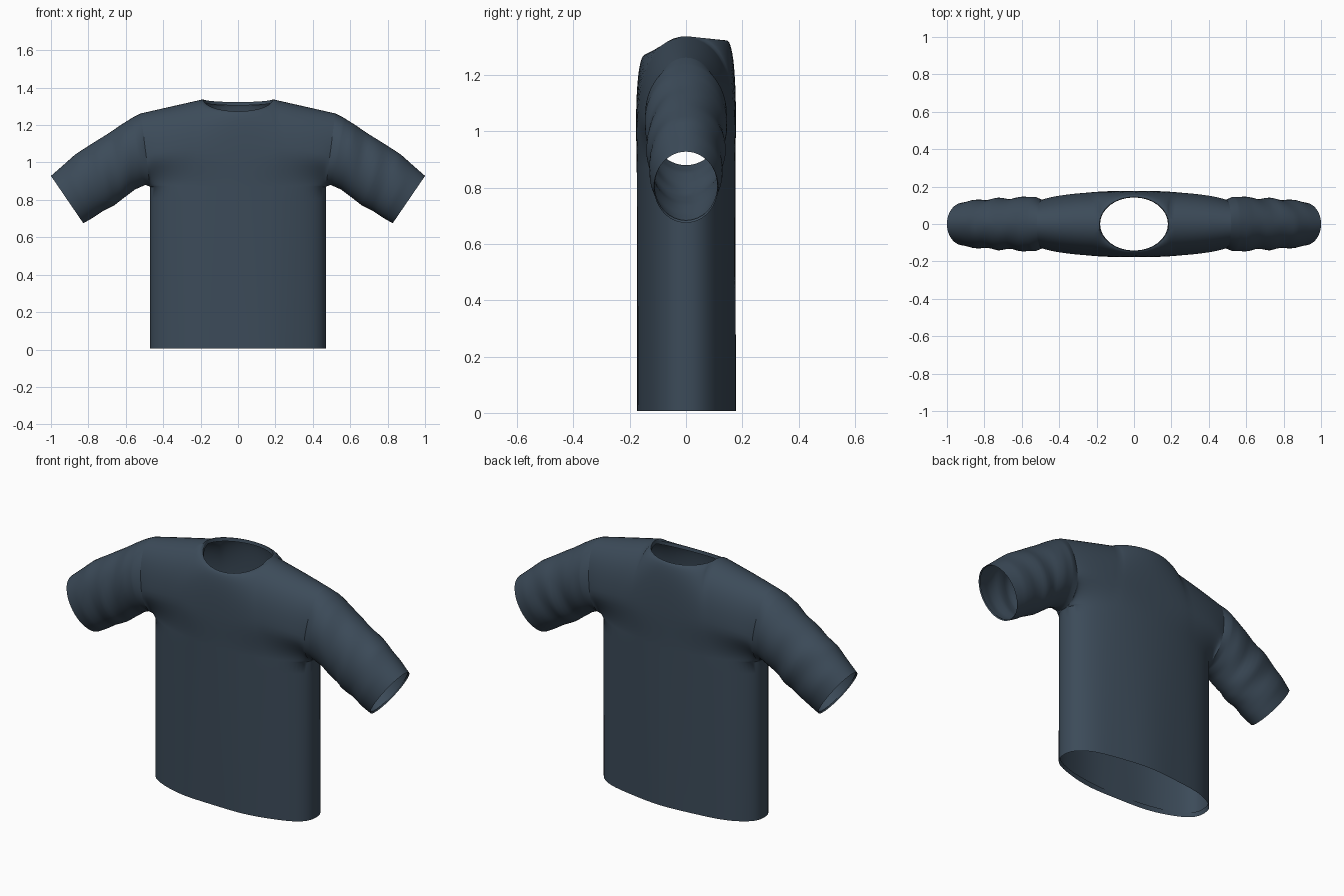
import bpy, bmesh
from math import sin, cos, pi, sqrt

cube = bpy.data.objects.get("Cube")
if cube:
    bpy.data.objects.remove(cube)

cloth = bpy.data.materials.new("dark_slate_cloth")
cloth.use_nodes = True
COLOR = (0.045, 0.07, 0.1, 1)
cloth.diffuse_color = COLOR
cloth.node_tree.nodes["Principled BSDF"].inputs["Base Color"].default_value = COLOR

COLS, ROWS, LOWER = 40, 24, 14
ARMPIT_Z, HALF_W, DEPTH = 0.87, 0.47, 0.175
NECK_U = 0.4


def lerp(a, b, t):
    return a + (b - a) * t


def finish(name, grids, centre):
    """Weld grids of points into one smooth surface facing away from centre."""
    bm = bmesh.new()
    for grid in grids:
        rows = [[bm.verts.new(p) for p in row] for row in grid]
        for a, b in zip(rows, rows[1:]):
            for i in range(len(a) - 1):
                bm.faces.new((a[i], a[i + 1], b[i + 1], b[i]))
    bmesh.ops.remove_doubles(bm, verts=bm.verts, dist=0.0005)
    bmesh.ops.recalc_face_normals(bm, faces=bm.faces)
    outward = sum((f.calc_center_median()[1] - centre[1]) * f.normal.y for f in bm.faces)
    if outward < 0:
        bmesh.ops.reverse_faces(bm, faces=bm.faces)
    mesh = bpy.data.meshes.new(name)
    bm.to_mesh(mesh)
    bm.free()
    mesh.materials.append(cloth)
    ob = bpy.data.objects.new(name, mesh)
    bpy.context.collection.objects.link(ob)
    bpy.ops.object.select_all(action='DESELECT')
    ob.select_set(True)
    bpy.context.view_layer.objects.active = ob
    bpy.ops.object.shade_smooth_by_angle(angle=0.9)
    return ob


def neck_point(phi, side):
    dip = 0.065 if side < 0 else 0.015
    c = max(cos(phi), 0)
    return 0.185 * sin(phi), side * 0.145 * c, 1.338 - dip * c


def top_edge(u, side):
    """Neckline in the middle, shoulder seam outside it."""
    if abs(u) <= NECK_U + 1e-6:
        return neck_point(u / NECK_U * pi / 2, side)
    t = (abs(u) - NECK_U) / (1 - NECK_U)
    return (1 if u > 0 else -1) * lerp(0.185, 0.52, t), 0, lerp(1.338, 1.262, t)


def waist(u):
    t = u * pi / 2
    return HALF_W * sin(t), DEPTH * max(cos(t), 0) ** 0.8


def upper_point(u, v, side):
    """Chest and shoulder surface; u = 1 or -1 is the armhole edge."""
    xl, yl = waist(u)
    xt, yt, zt = top_edge(u, side)
    k = min(v / 0.42, 1)
    swell = lerp(k * k * (3 - 2 * k), sqrt(1 - (1 - k) ** 2), abs(u) ** 6)
    full = lerp(yl, 0.178 - 0.046 * u * u, swell)
    roof = sqrt(max(1 - v ** 4, 0))
    y = abs(yt) + (full - abs(yt)) * roof
    return lerp(xl, xt, v), side * y, lerp(ARMPIT_Z, zt, v)


# Row spacing gives even angles around the armhole
levels = [(1 - cos(pi * i / ROWS)) / 2 for i in range(ROWS + 1)]
us = [-1 + 2 * i / COLS for i in range(COLS + 1)]

# Torso: front and back panels, with a narrow hem folded inside
panels = []
for side in (-1, 1):
    grid = [[(x * 0.985, side * y * 0.97, 0.03) for x, y in map(waist, us)]]
    for r in range(LOWER):
        h = r / LOWER
        row = []
        for u in us:
            x, y = waist(u)
            drape = 0.003 * sin(u * 11 + side) * (1 - h) * cos(u * pi / 2)
            row.append((x, side * (y + drape), lerp(0.006, ARMPIT_Z, h)))
        grid.append(row)
    grid += [[upper_point(u, v, side) for u in us] for v in levels]
    panels.append(grid)
finish("torso", panels, (0, 0, 0.6))

# Sleeve stations: top x, top z, bottom x, bottom z, half depth
STATIONS = [
    (0.56, 1.242, 0.495, 0.88, 0.145),
    (0.62, 1.205, 0.55, 0.856, 0.146),
    (0.69, 1.157, 0.605, 0.815, 0.136),
    (0.79, 1.095, 0.66, 0.772, 0.137),
    (0.87, 1.043, 0.72, 0.742, 0.13),
    (0.935, 0.985, 0.775, 0.705, 0.127),
    (1.0, 0.928, 0.827, 0.675, 0.114),
]


def stations(steps=4):
    for a, b in zip(STATIONS, STATIONS[1:]):
        for s in range(steps):
            t = s / steps
            t = lerp(t, t * t * (3 - 2 * t), 0.4)
            yield [lerp(p, q, t) for p, q in zip(a, b)]
    yield STATIONS[-1]


def sleeve_ring(st, wrinkle, scale=1.0):
    tx, tz, bx, bz, depth = st
    ring = []
    for i in range(2 * ROWS + 1):
        a = pi * i / ROWS
        fold = scale + wrinkle * sin(2 * a + tx * 46) * abs(sin(a))
        c = -cos(a) * 0.5 * fold
        ring.append(((tx + bx) / 2 + (tx - bx) * c, -depth * sin(a) * fold,
                     (tz + bz) / 2 + (tz - bz) * c))
    return ring


# Sleeves: begin on the armhole edge, end in a folded cuff
armhole = [upper_point(1, v, -1) for v in levels]
armhole += [upper_point(1, v, 1) for v in reversed(levels[:-1])]
rings = [armhole]
path = list(stations())
for n, st in enumerate(path):
    rings.append(sleeve_ring(st, 0.03 * sin(pi * n / (len(path) - 1))))
inner = [lerp(p, q, 0.6) for p, q in zip(path[-1], path[-2])]
rings.append(sleeve_ring(inner, 0, 0.96))
for name, m in (("left_sleeve", 1), ("right_sleeve", -1)):
    finish(name, [[[(m * x, y, z) for x, y, z in ring] for ring in rings]], (0.7 * m, 0, 1))

# Neckband: narrow strip turned into the neck opening
bands = []
for side in (-1, 1):
    edge = [neck_point(pi * (i / 16 - 0.5), side) for i in range(17)]
    bands.append([edge, [(x * 0.98, y * 0.98, z - 0.018) for x, y, z in edge]])
finish("neckband", bands, (0, 0, 1.3))
